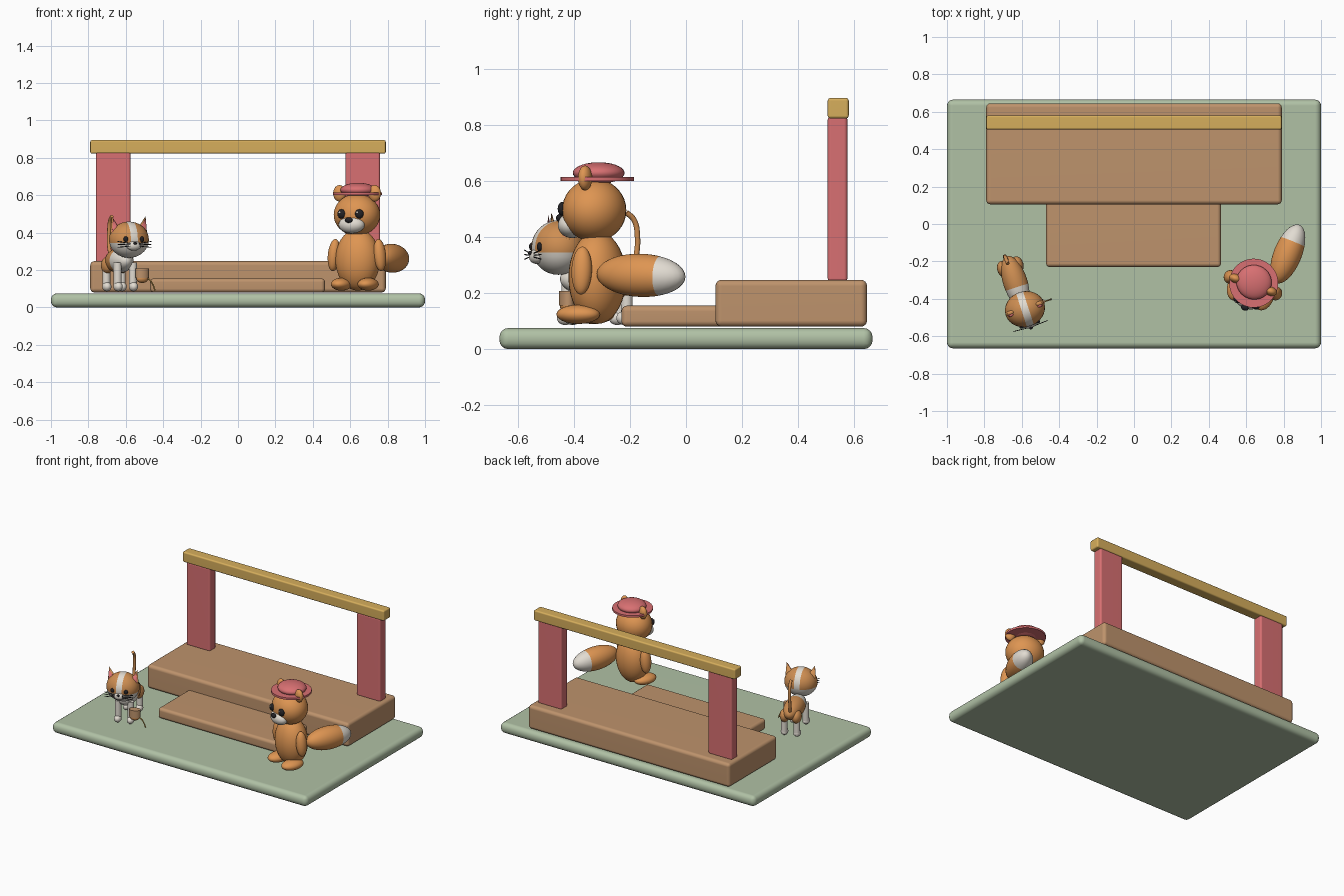
import bpy, bmesh, math
from mathutils import Matrix, Vector

if "Cube" in bpy.data.objects:
    bpy.data.objects.remove(bpy.data.objects["Cube"])


def material(name, *rgb):
    lin = [((c / 255 + 0.055) / 1.055) ** 2.4 for c in rgb] + [1]
    m = bpy.data.materials.new(name)
    m.use_nodes = True
    m.diffuse_color = lin
    m.node_tree.nodes["Principled BSDF"].inputs["Base Color"].default_value = lin
    return m


MOSS = material("moss green", 176, 193, 165)
WOOD = material("wood brown", 190, 147, 108)
CORAL = material("coral red", 216, 112, 114)
GOLD = material("gold", 214, 174, 92)
ORANGE = material("fur orange", 222, 149, 82)
WHITE = material("fur white", 226, 220, 210)
BLACK = material("black", 34, 33, 36)
GINGER = material("ginger", 206, 142, 82)


def finish(name, bm, mats):
    mesh = bpy.data.meshes.new(name)
    bm.to_mesh(mesh)
    bm.free()
    for m in mats:
        mesh.materials.append(m)
    ob = bpy.data.objects.new(name, mesh)
    bpy.context.collection.objects.link(ob)
    bpy.ops.object.select_all(action="DESELECT")
    ob.select_set(True)
    bpy.context.view_layer.objects.active = ob
    bpy.ops.object.shade_smooth_by_angle(angle=math.radians(40))
    return ob


def box(name, lo, hi, mat, bevel):
    """Rounded block between two corners."""
    lo, hi = Vector(lo), Vector(hi)
    bm = bmesh.new()
    bmesh.ops.create_cube(bm, size=1)
    bmesh.ops.scale(bm, vec=hi - lo, verts=bm.verts)
    bmesh.ops.translate(bm, vec=(lo + hi) / 2, verts=bm.verts)
    bmesh.ops.bevel(bm, geom=bm.edges[:], offset=bevel, segments=4,
                    profile=0.5, affect="EDGES")
    ob = finish(name, bm, [mat])
    ob.modifiers.new("Flat faces", "WEIGHTED_NORMAL").keep_sharp = True


def place(frame, loc, size, rot=(0, 0, 0)):
    turn = Matrix.Identity(4)
    for axis, deg in zip("XYZ", rot):
        turn = Matrix.Rotation(math.radians(deg), 4, axis) @ turn
    return frame @ Matrix.Translation(loc) @ turn @ Matrix.Diagonal((*size, 1))


def ball(name, frame, loc, size, mats, rot=(0, 0, 0), cuts=(), rule=None):
    """Ellipsoid; cuts are planes in unit space, rule picks a colour per face."""
    bm = bmesh.new()
    bmesh.ops.create_uvsphere(bm, u_segments=32, v_segments=18, radius=1)
    for axis, pos in cuts:
        no = Vector([axis == i for i in range(3)])
        bmesh.ops.bisect_plane(bm, geom=bm.verts[:] + bm.edges[:] + bm.faces[:],
                               plane_co=no * pos, plane_no=no)
    if rule:
        for f in bm.faces:
            f.material_index = int(rule(f.calc_center_median()))
    bm.transform(place(frame, loc, size, rot))
    return finish(name, bm, mats)


def cone(name, frame, loc, size, mat, rot=(0, 0, 0), top=0.0):
    bm = bmesh.new()
    bmesh.ops.create_cone(bm, cap_ends=True, segments=32, radius1=1, radius2=top, depth=2)
    bm.transform(place(frame, loc, size, rot))
    return finish(name, bm, [mat])


def tube(name, frame, points, radius, mat):
    """Round smooth cord through the points."""
    cu = bpy.data.curves.new(name, "CURVE")
    cu.dimensions = "3D"
    cu.bevel_depth, cu.bevel_resolution, cu.use_fill_caps = radius, 3, True
    sp = cu.splines.new("BEZIER")
    sp.bezier_points.add(len(points) - 1)
    for bp, p in zip(sp.bezier_points, points):
        bp.co = frame @ Vector(p)
        bp.handle_left_type = bp.handle_right_type = "AUTO"
    cu.materials.append(mat)
    bpy.context.collection.objects.link(bpy.data.objects.new(name, cu))


def stand(x, y, deg):
    return Matrix.Translation((x, y, 0)) @ Matrix.Rotation(math.radians(deg), 4, "Z")


SIDES = (("left", 1), ("right", -1))

# Stage
box("ground_slab", (-1, -0.665, 0), (1, 0.665, 0.075), MOSS, 0.032)
box("lower_step", (-0.47, -0.23, 0.08), (0.465, 0.15, 0.155), WOOD, 0.02)
box("stage_deck", (-0.79, 0.105, 0.08), (0.79, 0.645, 0.247), WOOD, 0.022)
for side, s in SIDES:
    a, b = sorted((s * 0.575, s * 0.76))
    box(side + "_post", (a, 0.505, 0.24), (b, 0.575, 0.83), CORAL, 0.012)
box("cross_beam", (-0.79, 0.505, 0.822), (0.79, 0.58, 0.895), GOLD, 0.01)

# Standing animal with hat
F = stand(0.64, -0.316, -20)
ball("bear_body", F, (0, 0, 0.255), (0.122, 0.1, 0.165), [ORANGE])
ball("bear_head", F, (0, -0.012, 0.495), (0.126, 0.113, 0.112), [ORANGE])
ball("bear_muzzle", F, (0, -0.095, 0.442), (0.072, 0.048, 0.046), [WHITE])
ball("bear_nose", F, (0, -0.14, 0.467), (0.021, 0.015, 0.015), [BLACK])
for side, s in SIDES:
    ball(side + "_bear_eye", F, (s * 0.05, -0.113, 0.5), (0.024, 0.017, 0.025), [BLACK])
    ball(side + "_eye_glint", F, (s * 0.05 - 0.006, -0.128, 0.508),
         (0.006, 0.004, 0.006), [WHITE])
    ball(side + "_bear_ear", F, (s * 0.1, -0.01, 0.61), (0.035, 0.024, 0.044), [ORANGE])
    ball(side + "_bear_arm", F, (s * 0.13, -0.012, 0.28), (0.033, 0.037, 0.086),
         [ORANGE], (0, -s * 6, 0))
    ball(side + "_bear_foot", F, (s * 0.076, -0.045, 0.124), (0.053, 0.08, 0.034), [ORANGE])
ball("bushy_tail", Matrix.Identity(4), (0.822, -0.16, 0.263), (0.168, 0.075, 0.077),
     [ORANGE, WHITE], (0, 2, 68), [(0, 0.42)], lambda c: c.x > 0.42)
cone("hat_brim", F, (0, 0, 0.607), (0.131, 0.131, 0.007), CORAL, top=1)
ball("hat_crown", F, (0, 0.005, 0.628), (0.095, 0.092, 0.038), [CORAL])

# Four-legged animal
C = stand(-0.635, -0.31, 18)
ball("cat_body", C, (0, 0, 0.25), (0.065, 0.145, 0.066), [GINGER, WHITE],
     cuts=[(1, -0.2)], rule=lambda c: c.y < -0.2)
H = stand(-0.583, -0.455, 18)
ball("cat_head", H, (0, 0, 0.362), (0.108, 0.095, 0.097), [GINGER, WHITE],
     cuts=[(0, -0.18), (0, 0.18), (2, -0.18)],
     rule=lambda c: abs(c.x) < 0.18 or c.z < -0.18)
ball("cat_muzzle", H, (0, -0.083, 0.33), (0.04, 0.024, 0.026), [WHITE])
ball("cat_nose", H, (0, -0.106, 0.343), (0.01, 0.007, 0.007), [BLACK])
for side, s in SIDES:
    ball(side + "_cat_eye", H, (s * 0.045, -0.085, 0.365), (0.013, 0.009, 0.015), [BLACK])
    cone(side + "_cat_ear", H, (s * 0.083, 0.005, 0.442), (0.033, 0.017, 0.047),
         GINGER, (0, s * 14, 0))
    cone(side + "_inner_ear", H, (s * 0.083, -0.008, 0.44), (0.025, 0.01, 0.038),
         CORAL, (0, s * 14, 0))
    for i in (-1, 0, 1):
        tube(side + "_whisker", H, [(s * 0.025, -0.1, 0.335 + i * 0.007),
                                    (s * 0.095, -0.095, 0.337 + i * 0.016)], 0.002, BLACK)
    for end, y in (("front", -0.105), ("back", 0.09)):
        cone(f"{side}_{end}_leg", C, (s * 0.043, y, 0.17), (0.021, 0.021, 0.07), WHITE, top=1)
        ball(f"{side}_{end}_paw", C, (s * 0.043, y - 0.008, 0.111),
             (0.024, 0.03, 0.025), [WHITE])
    ball(side + "_haunch", C, (s * 0.04, 0.085, 0.225), (0.032, 0.045, 0.045), [GINGER])
tube("cat_tail", Matrix.Identity(4), [(-0.675, -0.2, 0.25), (-0.69, -0.178, 0.33),
     (-0.69, -0.173, 0.4), (-0.685, -0.185, 0.46), (-0.675, -0.212, 0.487)], 0.01, GINGER)

# Small pouch with a trailing cord
P = stand(-0.512, -0.425, 18)
cone("pouch", P, (0, 0, 0.182), (0.037, 0.026, 0.026), WOOD, top=1)
ball("pouch_base", P, (0, 0, 0.153), (0.032, 0.023, 0.022), [GINGER])
tube("pouch_cord", P, [(0.015, 0, 0.16), (0.04, 0, 0.148), (0.058, 0, 0.125),
                       (0.072, 0, 0.09)], 0.004, GOLD)
